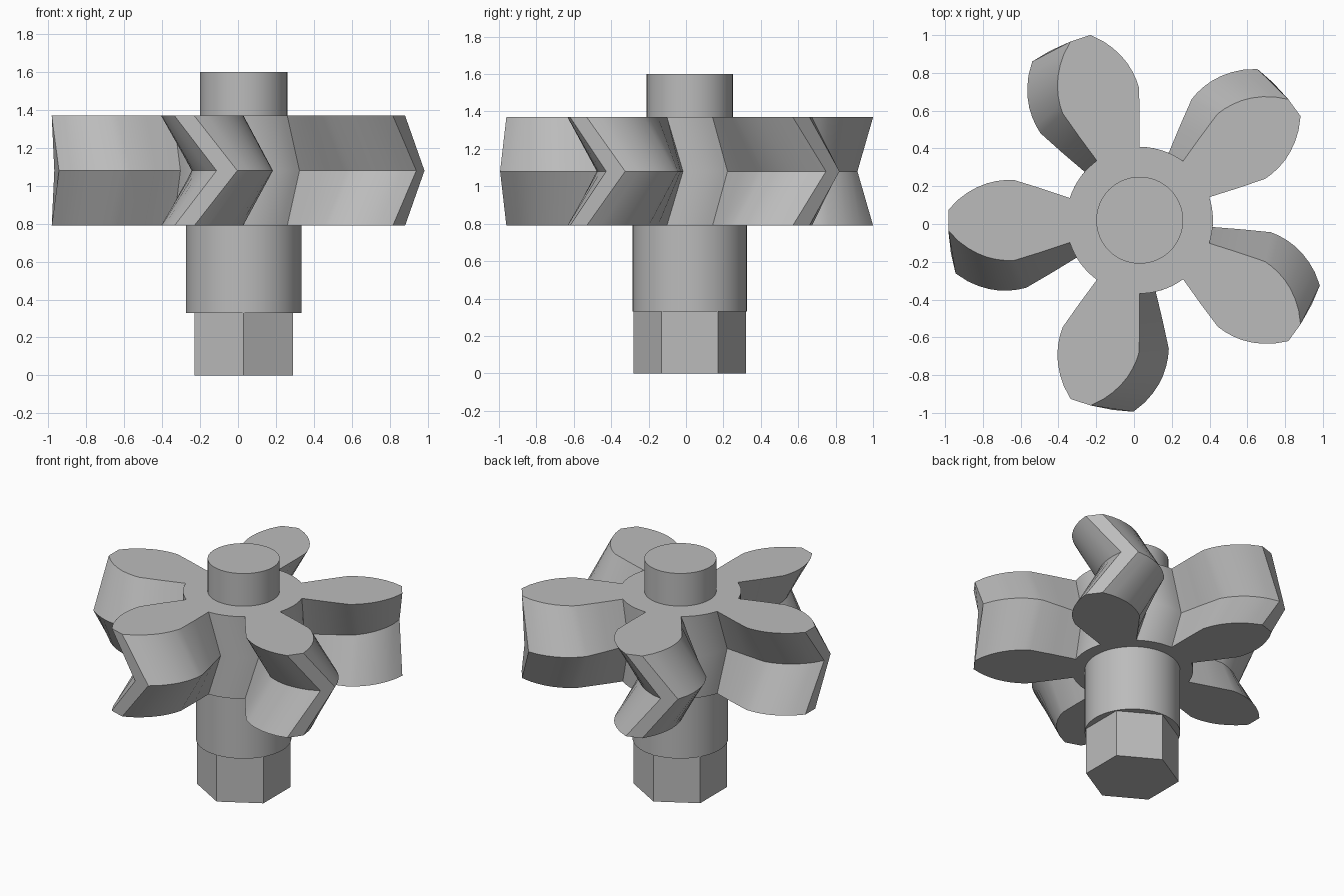
import bpy, bmesh, math

if "Cube" in bpy.data.objects:
    bpy.data.objects.remove(bpy.data.objects["Cube"])

CX, CY = 0.03, 0.02          # shaft axis
TEETH = 5
TWIST = math.radians(13)     # herringbone twist at mid height
ROOT_R = 0.388

steel = bpy.data.materials.new("plain_grey")
steel.diffuse_color = (0.50, 0.50, 0.50, 1)
steel.use_nodes = True
steel.node_tree.nodes["Principled BSDF"].inputs["Base Color"].default_value = steel.diffuse_color


def loft(name, rings, smooth=30):
    """Join equal-length rings of points into a closed solid."""
    bm = bmesh.new()
    loops = [[bm.verts.new(p) for p in ring] for ring in rings]
    n = len(loops[0])
    for a, b in zip(loops, loops[1:]):
        for i in range(n):
            j = (i + 1) % n
            bm.faces.new((a[i], a[j], b[j], b[i]))
    bm.faces.new(loops[0][::-1])
    bm.faces.new(loops[-1])
    bmesh.ops.recalc_face_normals(bm, faces=bm.faces)
    mesh = bpy.data.meshes.new(name)
    bm.to_mesh(mesh)
    bm.free()
    mesh.materials.append(steel)
    obj = bpy.data.objects.new(name, mesh)
    bpy.context.collection.objects.link(obj)
    bpy.ops.object.select_all(action='DESELECT')
    obj.select_set(True)
    bpy.context.view_layer.objects.active = obj
    bpy.ops.object.shade_smooth_by_angle(angle=math.radians(smooth))
    return obj


def ring(points, z, turn=0.0):
    """Place polar points (radius, angle) around the shaft axis."""
    return [(CX + r * math.cos(a + turn), CY + r * math.sin(a + turn), z)
            for r, a in points]


def round_bar(name, radius, z0, z1, sides=64, turn=0.0):
    pts = [(radius, 2 * math.pi * i / sides) for i in range(sides)]
    return loft(name, [ring(pts, z0, turn), ring(pts, z1, turn)])


# Half tooth flank: (distance along tooth, half width), root to tip
flank = [(0.37, 0.118), (0.52, 0.168), (0.665, 0.213), (0.71, 0.213),
         (0.76, 0.207), (0.81, 0.195), (0.86, 0.175), (0.91, 0.147),
         (0.96, 0.110), (1.013, 0.055)]
polar = [(math.hypot(u, w), math.atan2(w, u)) for u, w in flank]

# Full gear outline: mirrored flanks plus a root arc between teeth
outline = []
gap0 = polar[0][1]
step = 2 * math.pi / TEETH
for k in range(TEETH):
    c = math.pi + k * step
    outline += [(r, c - a) for r, a in polar]
    outline += [(r, c + a) for r, a in reversed(polar)]
    outline += [(ROOT_R, c + gap0 + (step - 2 * gap0) * i / 8) for i in range(1, 8)]

loft("herringbone_gear", [ring(outline, 0.79),
                          ring(outline, 1.08, TWIST),
                          ring(outline, 1.37)])

# Shaft sections
round_bar("top_shaft", 0.23, 1.37, 1.60)
round_bar("lower_collar", 0.305, 0.33, 0.79)
round_bar("hex_drive", 0.30, 0.0, 0.33, sides=6, turn=math.radians(30))
